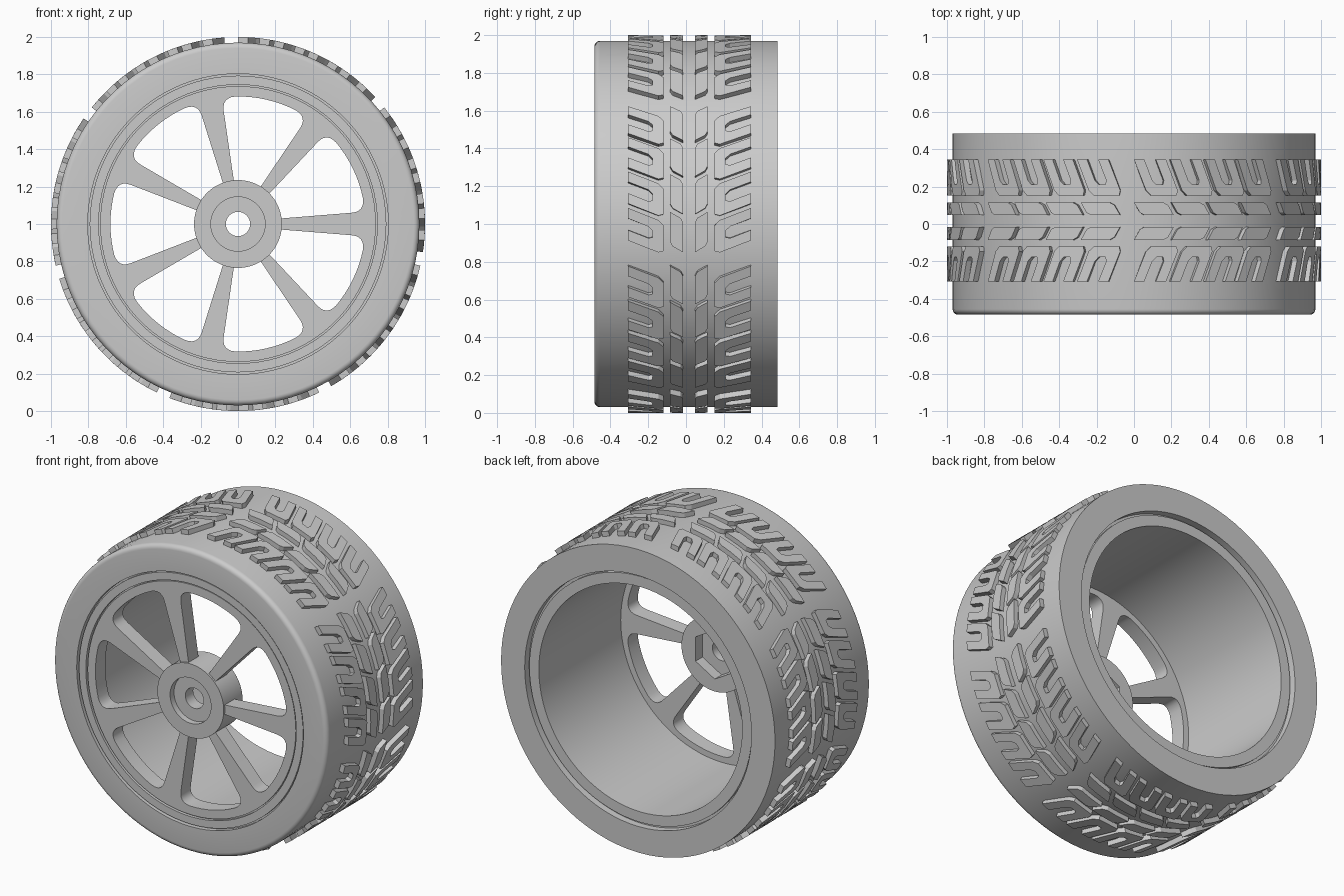
import bpy, bmesh
from math import sin, cos, asin, pi, radians, tau
from mathutils import Vector

cube = bpy.data.objects.get("Cube")
if cube:
    bpy.data.objects.remove(cube)

SPOKES = 7
SECTOR = tau / SPOKES
STEPS = 84

grey = bpy.data.materials.new("plain grey")
grey.use_nodes = True
grey.diffuse_color = (0.6, 0.6, 0.6, 1)
grey.node_tree.nodes["Principled BSDF"].inputs["Base Color"].default_value = (0.6, 0.6, 0.6, 1)


def around(r, a, y):
    """Point at radius r and angle a about the axle."""
    return Vector((r * cos(a), y, 1 + r * sin(a)))


def finish(name, bm, smooth=True):
    bmesh.ops.recalc_face_normals(bm, faces=bm.faces)
    mesh = bpy.data.meshes.new(name)
    bm.to_mesh(mesh)
    bm.free()
    mesh.materials.append(grey)
    obj = bpy.data.objects.new(name, mesh)
    bpy.context.collection.objects.link(obj)
    if smooth:
        smooth_edges(obj)
    return obj


def smooth_edges(obj):
    bpy.ops.object.select_all(action='DESELECT')
    obj.select_set(True)
    bpy.context.view_layer.objects.active = obj
    bpy.ops.object.shade_smooth_by_angle(angle=radians(30))


def hex_radius(apothem, a):
    return apothem / cos((a + pi / 6) % (pi / 3) - pi / 6)


def lathe(name, profile, hex_rings=()):
    """Revolve a closed (radius, y) profile; listed rings become hexagons."""
    bm = bmesh.new()
    rings = []
    for i, (r, y) in enumerate(profile):
        angles = [tau * k / STEPS for k in range(STEPS)]
        rings.append([bm.verts.new(around(hex_radius(r, a) if i in hex_rings else r, a, y))
                      for a in angles])
    for i, ring in enumerate(rings):
        nxt = rings[(i + 1) % len(rings)]
        for k in range(STEPS):
            m = (k + 1) % STEPS
            bm.faces.new((ring[k], ring[m], nxt[m], nxt[k]))
    return finish(name, bm)


# Tyre carcass: rounded front shoulder, square back edge
W = 0.485
shoulder = [(0.94 + 0.03 * sin(t * pi / 10), -W + 0.03 - 0.03 * cos(t * pi / 10)) for t in range(6)]
lathe("tyre", [(0.803, -W)] + shoulder + [(0.97, W), (0.803, W)])

# Rim barrel with grooved lips
lathe("rim", [(0.793, -0.475), (0.745, -0.475), (0.745, -0.455), (0.72, -0.455),
              (0.72, 0.46), (0.787, 0.46), (0.787, 0.44), (0.82, 0.44),
              (0.82, -0.455), (0.793, -0.455)])

# Hub: round recess in front, hexagonal socket behind, bore through
lathe("hub", [(0.235, -0.48), (0.145, -0.48), (0.145, -0.44), (0.065, -0.44),
              (0.065, -0.36), (0.135, -0.36), (0.135, -0.29), (0.235, -0.29)],
      hex_rings=(5, 6))


# Spoke disc: filled flat outline with window holes
def edge_angle(r):
    half_width = 0.03 + 0.08 * (r - 0.235)
    return asin(half_width / r)


def polar(r, a):
    return Vector((r * cos(a), r * sin(a)))


def window_half():
    """Window edge from the hub to the middle of the outer arc."""
    inner, outer, start = 0.225, 0.682, 0.61
    pts = [polar(inner, edge_angle(inner))]
    p0, p1 = polar(start, edge_angle(start)), polar(outer, edge_angle(outer))
    bend = edge_angle(outer) + 0.11
    p2 = polar(outer, bend)
    for k in range(7):
        t = k / 6
        pts.append(p0 * (1 - t) ** 2 + p1 * 2 * t * (1 - t) + p2 * t * t)
    pts += [polar(outer, bend + (SECTOR / 2 - bend) * k / 4) for k in range(1, 5)]
    return pts


def spline(curve, pts):
    s = curve.splines.new('POLY')
    s.points.add(len(pts) - 1)
    for point, p in zip(s.points, pts):
        point.co = (p.x, p.y, 0, 1)
    s.use_cyclic_u = True


def turned(p, a):
    return Vector((p.x * cos(a) - p.y * sin(a), p.x * sin(a) + p.y * cos(a)))


disc = bpy.data.curves.new("spokes", 'CURVE')
disc.dimensions = '2D'
disc.fill_mode = 'BOTH'
disc.extrude = 0.05
for radius in (0.737, 0.17):
    spline(disc, [polar(radius, tau * k / STEPS) for k in range(STEPS)])
half = window_half()
mirrored = [turned(Vector((p.x, -p.y)), SECTOR) for p in reversed(half[:-1])]
for n in range(SPOKES):
    spline(disc, [turned(p, n * SECTOR) for p in half + mirrored])
spokes = bpy.data.objects.new("spokes", disc)
bpy.context.collection.objects.link(spokes)
spokes.location = (0, -0.418, 1)
spokes.rotation_euler = (pi / 2, 0, 0)
bpy.ops.object.select_all(action='DESELECT')
spokes.select_set(True)
bpy.context.view_layer.objects.active = spokes
bpy.ops.object.convert(target='MESH')
spokes = bpy.context.view_layer.objects.active
spokes.data.materials.clear()
spokes.data.materials.append(grey)
smooth_edges(spokes)

# Tread lugs: outlines as (fraction along the tread, fraction towards the middle)
FORK = [(0, 0), (0.32, 0), (0.32, 0.58), (0.4, 0.7), (0.6, 0.7), (0.68, 0.58),
        (0.68, 0), (1, 0), (1, 0.86), (0.9, 1), (0.1, 1), (0, 0.86)]
BAR = [(0, 0), (0.5, 0), (0.9, 0), (1, 0.2), (1, 1), (0.5, 1), (0.1, 1), (0, 0.8)]


def lug(bm, outline, start, length, skew, y_out, y_in):
    """Wrap one skewed block onto the tyre, standing proud of it."""
    loops = []
    for r in (0.955, 1.0):
        loops.append([bm.verts.new(around(r, start - (u * length + v * skew),
                                          y_out + (y_in - y_out) * v)) for u, v in outline])
    low, top = loops
    bm.faces.new(top)
    for i in range(len(outline)):
        j = (i + 1) % len(outline)
        bm.faces.new((low[i], low[j], top[j], top[i]))


def tread(name, outline, pitch, length, skew, y_out, y_in):
    bm = bmesh.new()
    for n in range(SPOKES):
        for k in range(4):
            lug(bm, outline, pi / 2 + n * SECTOR - k * pitch, length, skew, y_out, y_in)
    finish(name, bm, smooth=False)


tread("front_fork_lugs", FORK, 0.196, 0.172, 0.075, -0.308, -0.12)
tread("back_fork_lugs", FORK, 0.196, 0.172, 0.075, 0.345, 0.152)
tread("front_bar_lugs", BAR, 0.203, 0.175, 0.04, -0.085, -0.015)
tread("back_bar_lugs", BAR, 0.203, 0.175, 0.04, 0.115, 0.047)
